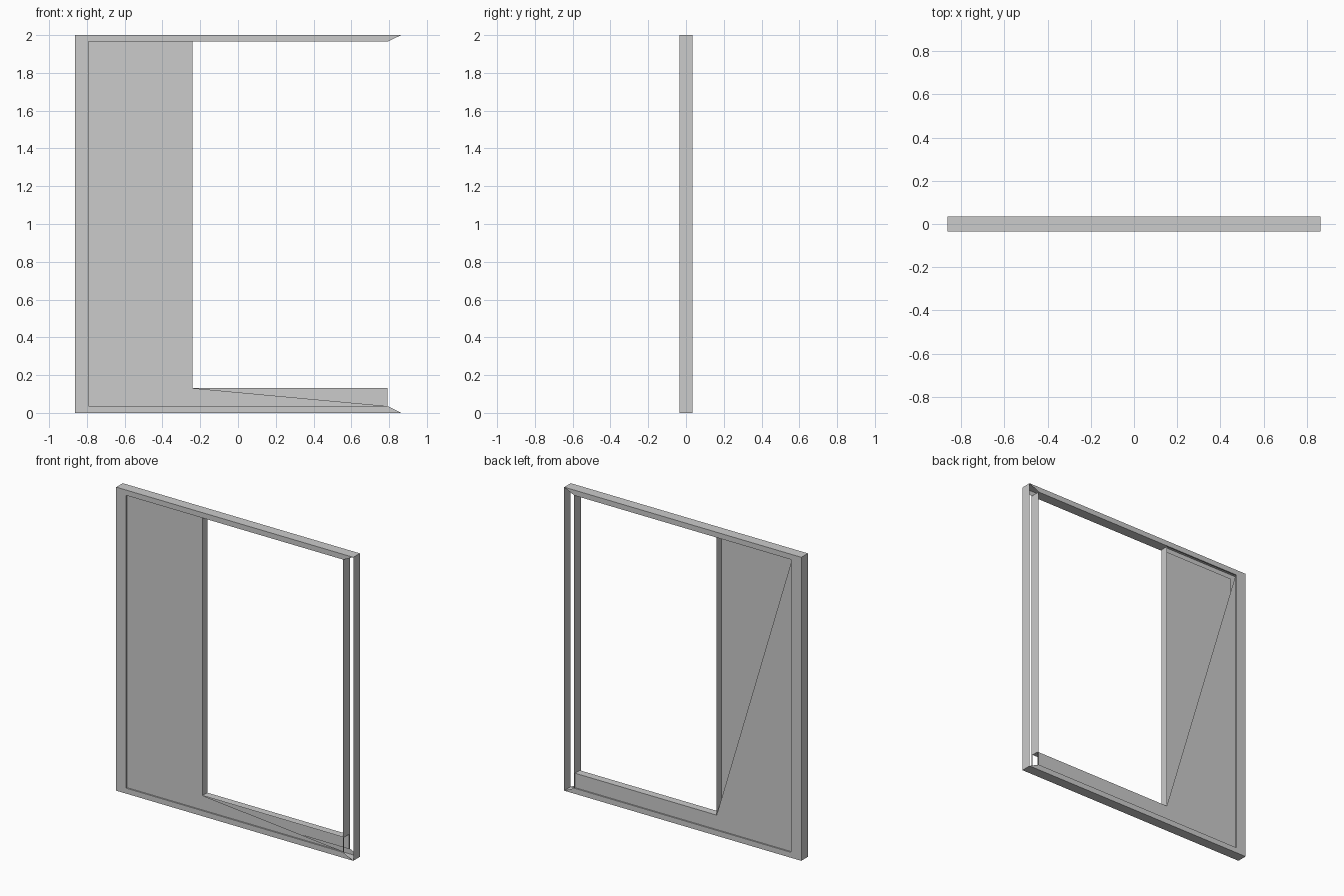
import bpy, bmesh

if "Cube" in bpy.data.objects:
    bpy.data.objects.remove(bpy.data.objects["Cube"])

W, H, D = 0.864, 2.0, 0.034          # outer half width, height, half depth
IW, Z0, Z1 = 0.791, 0.036, 1.965     # inner edge of the frame
PX, SILL, PD = -0.241, 0.131, 0.025  # opening edge, sill height, panel half depth


def flat(bm, pts, y):
    """Upright face in the x-z plane at depth y, facing away from the middle."""
    f = bm.faces.new([bm.verts.new((x, y, z)) for x, z in pts])
    f.normal_update()
    if f.normal.y * y < 0:
        f.normal_flip()


def strip(bm, a, b, y0, y1):
    """Face running through the depth along the x-z line a-b."""
    bm.faces.new([bm.verts.new(p) for p in (
        (a[0], y0, a[1]), (a[0], y1, a[1]), (b[0], y1, b[1]), (b[0], y0, b[1]))])


def finish(bm, name):
    bmesh.ops.remove_doubles(bm, verts=bm.verts, dist=1e-5)
    me = bpy.data.meshes.new(name)
    bm.to_mesh(me)
    bm.free()
    ob = bpy.data.objects.new(name, me)
    bpy.context.collection.objects.link(ob)


outer = [(W, 0), (-W, 0), (-W, H), (W, H)]
inner = [(IW, Z0), (-IW, Z0), (-IW, Z1), (IW, Z1)]

# Outer frame: closed edge band, mitred faces on bottom, left and top only
bm = bmesh.new()
for i in range(4):
    strip(bm, outer[i], outer[(i + 1) % 4], -D, D)
for s in (-1, 1):
    for i in range(3):
        flat(bm, [outer[i], outer[i + 1], inner[i + 1], inner[i]], s * D)
finish(bm, "outer_frame")

# Inner reveals: shallow rim around the panel, full depth around the opening
bm = bmesh.new()
for s in (-1, 1):
    y0, y1 = sorted((s * PD, s * D))
    for i in range(4):
        a, b = inner[i], inner[(i + 1) % 4]
        strip(bm, b, a, y0, y1)
strip(bm, (IW, SILL), (IW, Z1), -PD, PD)
strip(bm, (IW, Z1), (PX, Z1), -PD, PD)
finish(bm, "frame_reveal")

# L-shaped panel: front and back sheets each have an open triangle
bm = bmesh.new()
flat(bm, [(-IW, Z0), (IW, Z0), (PX, SILL), (PX, Z1), (-IW, Z1)], -PD)
flat(bm, [(-IW, Z0), (IW, Z0), (IW, SILL), (PX, SILL), (-IW, Z1)], PD)
finish(bm, "fixed_panel")

# Edges of the panel facing the opening
bm = bmesh.new()
strip(bm, (PX, Z1), (PX, SILL), -PD, PD)
strip(bm, (PX, SILL), (IW, SILL), -PD, PD)
finish(bm, "opening_edge")
